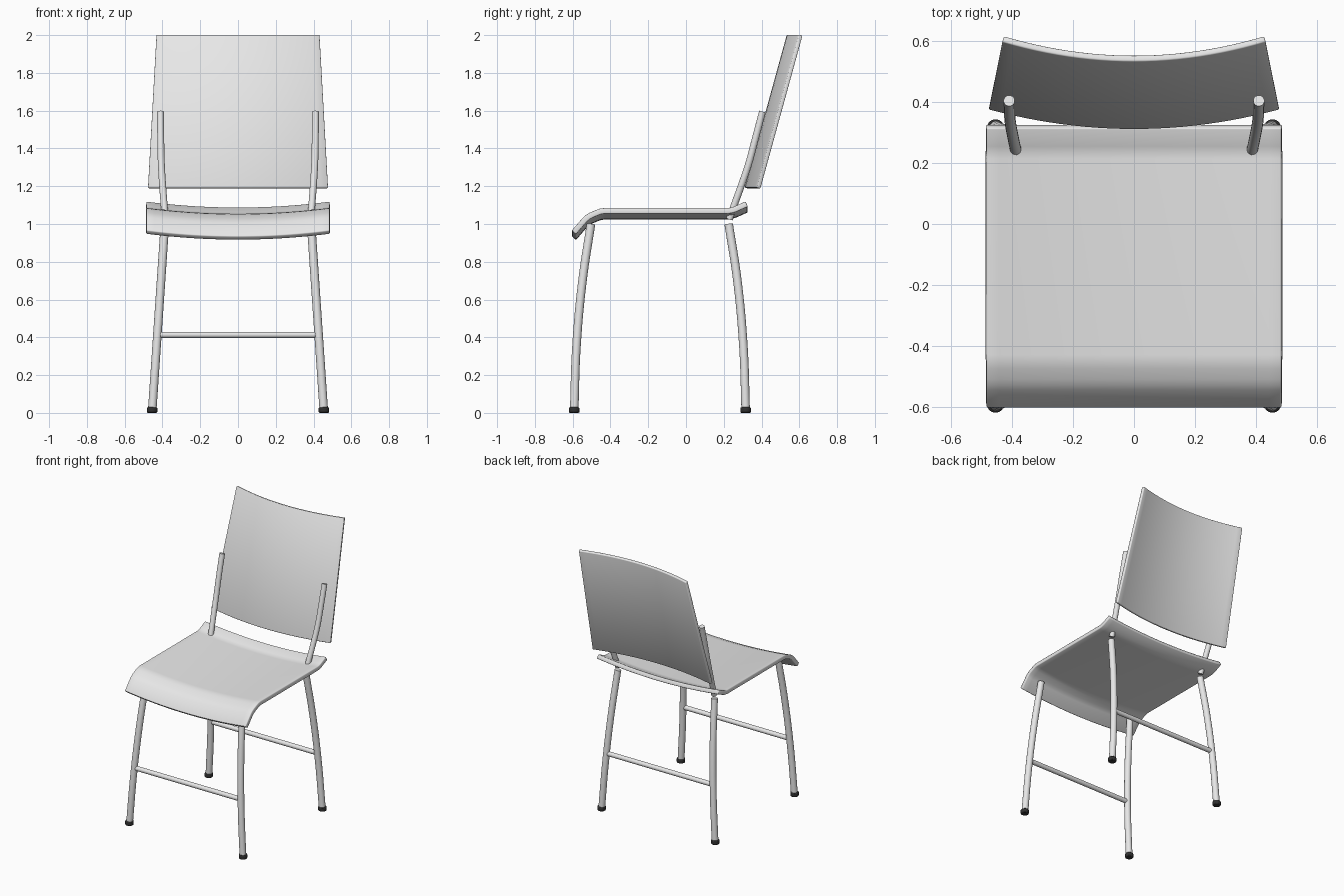
import bpy, bmesh, math

if "Cube" in bpy.data.objects:
    bpy.data.objects.remove(bpy.data.objects["Cube"])


def material(name, col):
    m = bpy.data.materials.new(name)
    m.diffuse_color = (*col, 1)
    m.use_nodes = True
    m.node_tree.nodes["Principled BSDF"].inputs["Base Color"].default_value = m.diffuse_color
    return m


GREY = material("light grey", (0.8, 0.8, 0.8))
BLACK = material("black rubber", (0.03, 0.03, 0.03))


def finish(ob, mat, angle=35):
    ob.data.materials.clear()
    ob.data.materials.append(mat)
    bpy.ops.object.select_all(action='DESELECT')
    ob.select_set(True)
    bpy.context.view_layer.objects.active = ob
    bpy.ops.object.shade_smooth_by_angle(angle=math.radians(angle))
    return ob


def tube(name, pts, r):
    """Round bar along a smooth path, with closed ends."""
    cu = bpy.data.curves.new(name + "_path", 'CURVE')
    cu.dimensions = '3D'
    cu.bevel_depth, cu.bevel_resolution = r, 6
    cu.use_fill_caps = True
    cu.resolution_u = 8
    sp = cu.splines.new('BEZIER')
    sp.bezier_points.add(len(pts) - 1)
    for bp, p in zip(sp.bezier_points, pts):
        bp.co = p
        bp.handle_left_type = bp.handle_right_type = 'AUTO'
    tmp = bpy.data.objects.new(name + "_tmp", cu)
    bpy.context.collection.objects.link(tmp)
    bpy.context.view_layer.update()
    deps = bpy.context.evaluated_depsgraph_get()
    me = bpy.data.meshes.new_from_object(tmp.evaluated_get(deps))
    bpy.data.objects.remove(tmp)
    ob = bpy.data.objects.new(name, me)
    bpy.context.collection.objects.link(ob)
    return finish(ob, GREY)


def sheet(name, rows, thick, offset):
    """Panel from rows of points, thickened and with softened rims."""
    bm = bmesh.new()
    grid = [[bm.verts.new(p) for p in row] for row in rows]
    for a, b in zip(grid, grid[1:]):
        for i in range(len(a) - 1):
            bm.faces.new((a[i], a[i + 1], b[i + 1], b[i]))
    me = bpy.data.meshes.new(name)
    bm.to_mesh(me)
    bm.free()
    ob = bpy.data.objects.new(name, me)
    bpy.context.collection.objects.link(ob)
    s = ob.modifiers.new("thickness", 'SOLIDIFY')
    s.thickness, s.offset = thick, offset
    s.use_even_offset = True
    b = ob.modifiers.new("rim", 'BEVEL')
    b.width, b.segments = 0.005, 2
    b.limit_method, b.angle_limit = 'ANGLE', math.radians(60)
    return finish(ob, GREY, 40)


N = 24
across = [-1 + 2 * i / N for i in range(N + 1)]

# seat: side profile with front lip and raised rear, sagging in the middle
profile = [(-0.605, 0.966), (-0.545, 1.035), (-0.53, 1.048), (-0.51, 1.06),
           (-0.475, 1.075), (-0.455, 1.082), (-0.43, 1.085), (0.215, 1.085),
           (0.235, 1.087), (0.255, 1.093), (0.315, 1.12)]
sheet("seat", [[(0.484 * t, y, z - 0.031 * (1 - t * t)) for t in across]
               for y, z in profile], 0.03, -1)

# backrest: leaning, tapering, curved panel
sheet("backrest", [[(w * t, y + 0.064 * t * t, z) for t in across]
                   for w, y, z in ((0.475, 0.321, 1.19), (0.43, 0.544, 2.0))],
      0.021, 0)

# legs, feet and backrest posts, mirrored left and right
leg = [(0, 1.0), (0.36, 0.7), (0.72, 0.35), (1, 0.012)]
for side, s in (("left", -1), ("right", 1)):
    for end, y in (("front", [-0.503, -0.548, -0.58, -0.592]),
                   ("back", [0.226, 0.272, 0.304, 0.316])):
        pts = [(s * (0.387 + 0.068 * (1 - z)), yy, z) for (_, z), yy in zip(leg, y)]
        tube(f"{end}_leg_{side}", pts, 0.0225)
        bpy.ops.mesh.primitive_cylinder_add(
            vertices=24, radius=0.028, depth=0.03, location=(s * 0.455, y[-1], 0.015))
        foot = bpy.context.object
        foot.name = f"{end}_foot_{side}"
        b = foot.modifiers.new("round", 'BEVEL')
        b.width, b.segments = 0.006, 2
        finish(foot, BLACK)
    tube(f"back_post_{side}",
         [(s * 0.386, 0.23, 1.025), (s * 0.39, 0.25, 1.085), (s * 0.398, 0.288, 1.19),
          (s * 0.406, 0.332, 1.32), (s * 0.409, 0.368, 1.455), (s * 0.41, 0.405, 1.595)],
         0.0185)

# crossbars between the legs
for end, y in (("front", -0.576), ("back", 0.3)):
    tube(f"{end}_crossbar", [(-0.425, y, 0.413), (0.425, y, 0.413)], 0.0165)
